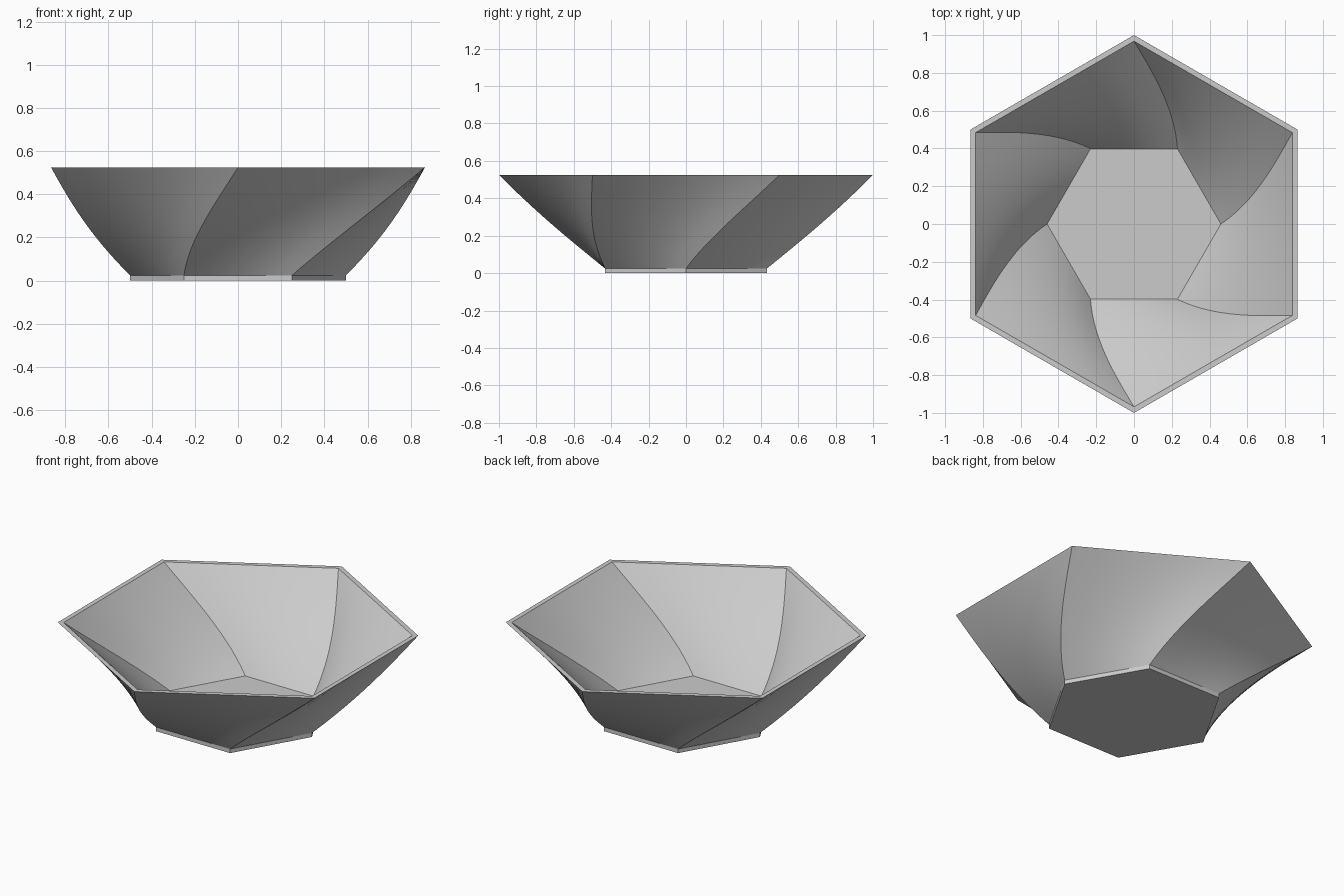
import bpy
import bmesh
import math
from mathutils import Vector

cube = bpy.data.objects.get("Cube")
if cube:
    bpy.data.objects.remove(cube, do_unlink=True)

SIDES, SPLITS, STEPS = 6, 6, 24
FOOT, HEIGHT, TWIST = 0.025, 0.525, math.radians(30)

grey = bpy.data.materials.new("light grey")
grey.use_nodes = True
colour = (0.6, 0.6, 0.6, 1)
grey.diffuse_color = colour
grey.node_tree.nodes["Principled BSDF"].inputs["Base Color"].default_value = colour


def hexagon(bm, radius, angle, z):
    """Ring of vertices along the straight sides of a hexagon."""
    corners = [Vector((radius * math.cos(angle + i * math.tau / SIDES),
                       radius * math.sin(angle + i * math.tau / SIDES), z))
               for i in range(SIDES)]
    return [bm.verts.new(corners[i].lerp(corners[(i + 1) % SIDES], j / SPLITS))
            for i in range(SIDES) for j in range(SPLITS)]


def wall(bm, low, high):
    """Rings of a flaring, twisting wall from foot to rim."""
    rings = []
    for s in range(STEPS + 1):
        t = s / STEPS
        turn = TWIST * (t + 0.4 * t * (1 - t))
        rings.append(hexagon(bm, low + (high - low) * t, turn,
                             FOOT + (HEIGHT - FOOT) * t))
    return rings


# One closed skin: foot, outer wall, rim, inner wall, floor
bm = bmesh.new()
foot = hexagon(bm, 0.5, 0, 0)
outer = wall(bm, 0.5, 1.0)
inner = wall(bm, 0.46, 0.968)
rings = [foot] + outer + inner[::-1]
for a, b in zip(rings, rings[1:]):
    n = len(a)
    for i in range(n):
        j = (i + 1) % n
        bm.faces.new((a[i], a[j], b[j], b[i]))
bm.faces.new(foot[::-1])
bm.faces.new(inner[0])
bmesh.ops.recalc_face_normals(bm, faces=bm.faces)

mesh = bpy.data.meshes.new("twisted_bowl")
bm.to_mesh(mesh)
bm.free()
mesh.materials.append(grey)
bowl = bpy.data.objects.new("twisted_bowl", mesh)
bpy.context.collection.objects.link(bowl)

# Smooth walls with crisp corner ridges
bpy.ops.object.select_all(action="DESELECT")
bowl.select_set(True)
bpy.context.view_layer.objects.active = bowl
bpy.ops.object.shade_smooth_by_angle(angle=math.radians(20))
